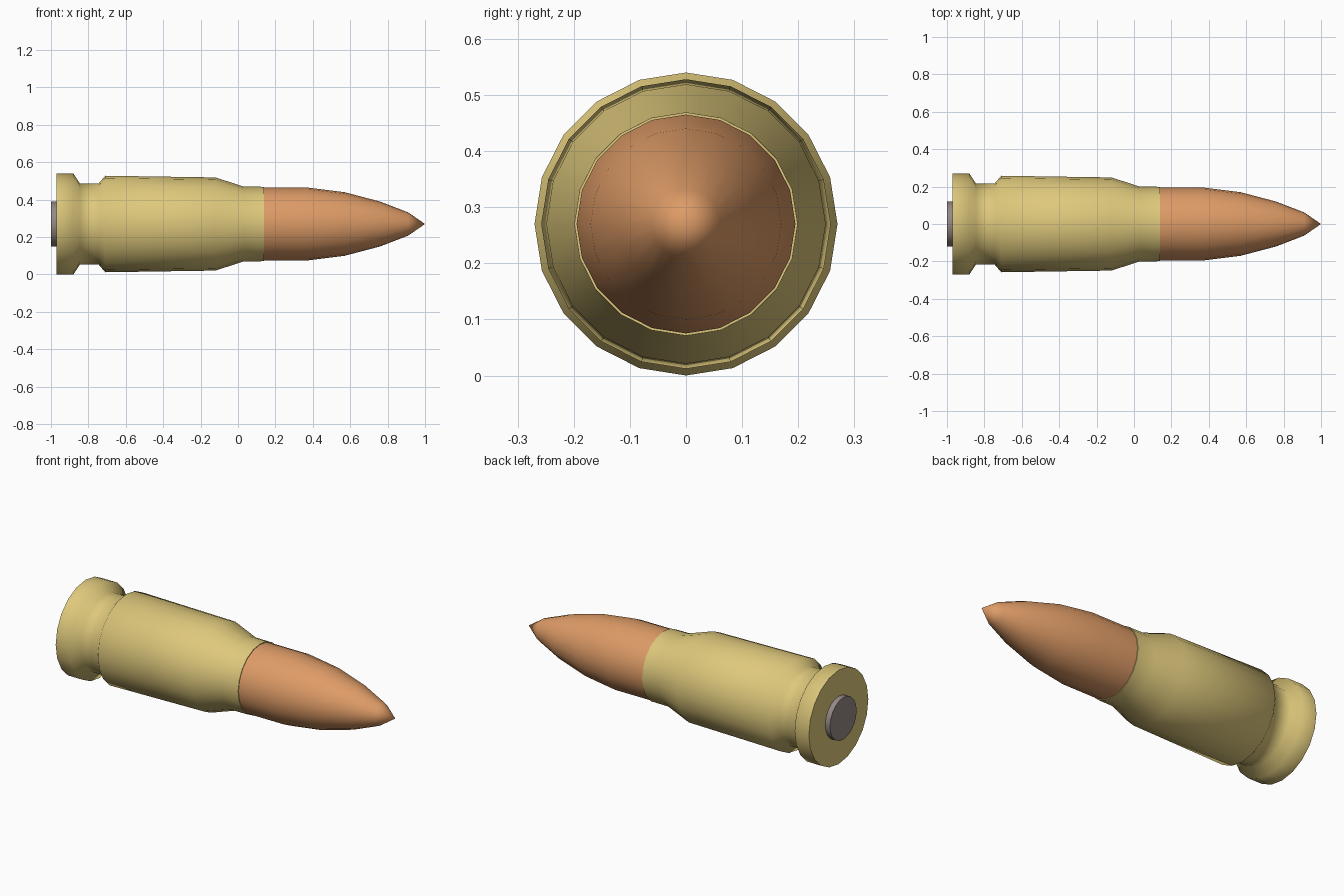
import bpy
import bmesh
from math import sin, cos, tau, radians

SIDES = 20
AXIS_Z = 0.27

old = bpy.data.objects.get("Cube")
if old:
    bpy.data.objects.remove(old, do_unlink=True)


def material(name, rgb, roughness=0.6):
    mat = bpy.data.materials.new(name)
    mat.use_nodes = True
    color = (*rgb, 1.0)
    mat.diffuse_color = color
    shader = mat.node_tree.nodes["Principled BSDF"]
    shader.inputs["Base Color"].default_value = color
    shader.inputs["Roughness"].default_value = roughness
    return mat


def lathe(name, profile, mat, smooth_angle):
    """Turn (x, radius) points around the long axis; ends are capped."""
    bm = bmesh.new()
    rings = []
    for x, r in profile:
        if r == 0:
            rings.append([bm.verts.new((x, 0, 0))] * SIDES)
        else:
            angles = [tau * i / SIDES for i in range(SIDES)]
            rings.append([bm.verts.new((x, r * sin(a), r * cos(a))) for a in angles])
    for a, b in zip(rings, rings[1:]):
        for i in range(SIDES):
            j = (i + 1) % SIDES
            corners = dict.fromkeys((a[i], a[j], b[j], b[i]))
            bm.faces.new(list(corners))
    for ring in (rings[0], rings[-1]):
        if len(set(ring)) > 1:
            bm.faces.new(ring)
    bmesh.ops.recalc_face_normals(bm, faces=bm.faces)
    mesh = bpy.data.meshes.new(name)
    bm.to_mesh(mesh)
    bm.free()
    mesh.materials.append(mat)
    obj = bpy.data.objects.new(name, mesh)
    obj.location.z = AXIS_Z
    bpy.context.collection.objects.link(obj)
    bpy.ops.object.select_all(action='DESELECT')
    obj.select_set(True)
    bpy.context.view_layer.objects.active = obj
    bpy.ops.object.shade_smooth_by_angle(angle=radians(smooth_angle))
    return obj


brass = material("brass", (0.73, 0.58, 0.20))
copper = material("copper", (0.73, 0.33, 0.135))
steel = material("grey steel", (0.30, 0.25, 0.235))

# Case: rim, groove, tapered body, shoulder and neck
lathe("case", [(-0.97, 0.27), (-0.88, 0.27), (-0.845, 0.217), (-0.745, 0.217),
               (-0.71, 0.258), (-0.12, 0.249), (0.03, 0.2), (0.14, 0.199)],
      brass, 65)

# Pointed tip, seated in the neck
lathe("tip", [(0.10, 0.195), (0.37, 0.195), (0.57, 0.17), (0.76, 0.12),
              (0.91, 0.062), (1.0, 0)],
      copper, 65)

# Round plug in the base
lathe("base_plug", [(-1.0, 0.121), (-0.96, 0.121)], steel, 30)
